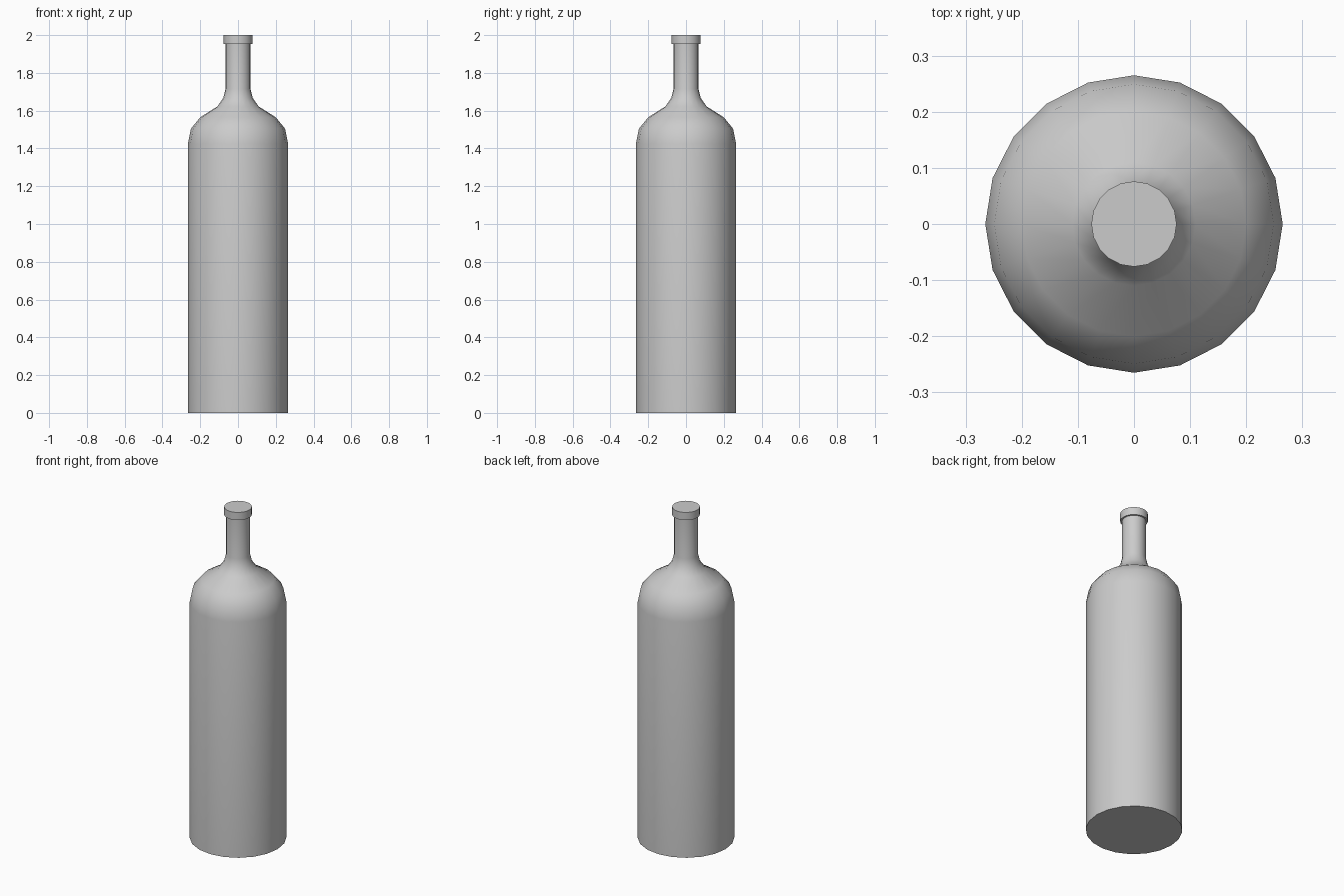
import bpy, bmesh
from math import cos, sin, tau, radians

if "Cube" in bpy.data.objects:
    bpy.data.objects.remove(bpy.data.objects["Cube"])

SIDES = 20

def lathe(name, profile):
    """Revolve (radius, height) points around z and cap both ends."""
    bm = bmesh.new()
    rings = [[bm.verts.new((r * cos(tau * i / SIDES), r * sin(tau * i / SIDES), z))
              for i in range(SIDES)] for r, z in profile]
    for a, b in zip(rings, rings[1:]):
        for i in range(SIDES):
            j = (i + 1) % SIDES
            bm.faces.new((a[i], a[j], b[j], b[i]))
    bm.faces.new(rings[0][::-1])
    bm.faces.new(rings[-1])
    mesh = bpy.data.meshes.new(name)
    bm.to_mesh(mesh)
    bm.free()
    obj = bpy.data.objects.new(name, mesh)
    bpy.context.collection.objects.link(obj)
    bpy.context.view_layer.objects.active = obj
    obj.select_set(True)
    bpy.ops.object.shade_smooth_by_angle(angle=radians(35))
    return obj

# Bottle: straight body, rounded shoulder, narrow neck, raised lip
lathe("bottle", [
    (0.265, 0.0), (0.265, 1.425),
    (0.249, 1.505), (0.20, 1.565), (0.11, 1.622),
    (0.078, 1.667), (0.066, 1.715),
    (0.066, 1.953), (0.076, 1.953), (0.076, 2.0),
])
